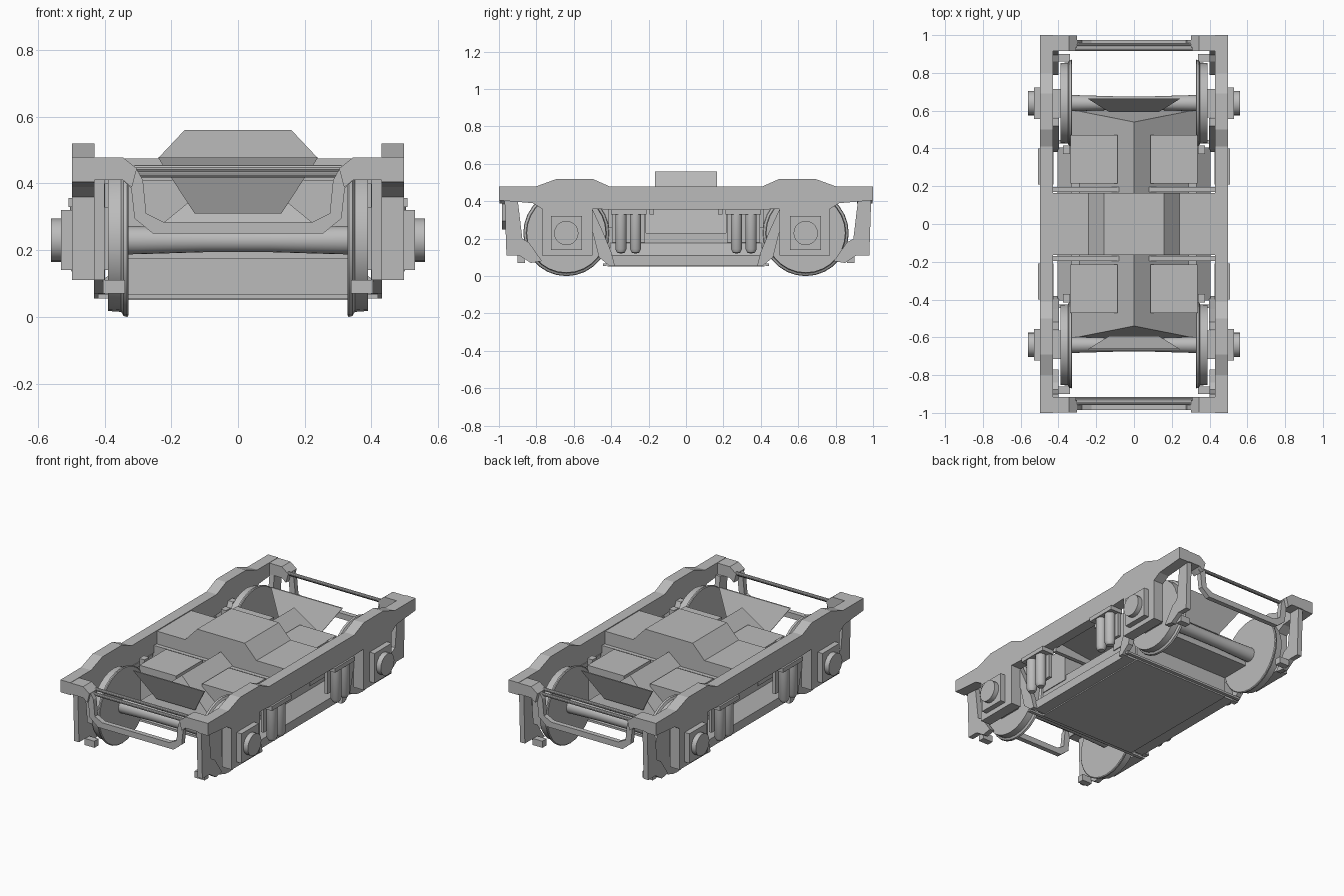
import bpy, bmesh, math
from mathutils import Vector, Matrix

cube = bpy.data.objects.get("Cube")
if cube:
    bpy.data.objects.remove(cube, do_unlink=True)

grey = bpy.data.materials.new("cast_steel_grey")
grey.use_nodes = True
grey.diffuse_color = (0.5, 0.5, 0.5, 1)
grey.node_tree.nodes["Principled BSDF"].inputs["Base Color"].default_value = (0.5, 0.5, 0.5, 1)


def finish(name, bm, smooth=False):
    bmesh.ops.recalc_face_normals(bm, faces=bm.faces)
    mesh = bpy.data.meshes.new(name)
    bm.to_mesh(mesh)
    bm.free()
    mesh.materials.append(grey)
    obj = bpy.data.objects.new(name, mesh)
    bpy.context.collection.objects.link(obj)
    if smooth:
        bpy.ops.object.select_all(action='DESELECT')
        obj.select_set(True)
        bpy.context.view_layer.objects.active = obj
        bpy.ops.object.shade_smooth_by_angle(angle=math.radians(35))
    return obj


def box(name, x, y, z):
    bm = bmesh.new()
    bmesh.ops.create_cube(bm, size=1)
    for v in bm.verts:
        v.co = [r[0] + (c + 0.5) * (r[1] - r[0]) for c, r in zip(v.co, (x, y, z))]
    return finish(name, bm)


def prism(name, points, axis, a, b):
    """Extrude a side (y, z) outline along x, or a front (x, z) outline along y."""
    bm = bmesh.new()
    place = (lambda p: (a, p[0], p[1])) if axis == "x" else (lambda p: (p[0], a, p[1]))
    face = bm.faces.new([bm.verts.new(place(p)) for p in points])
    ext = bmesh.ops.extrude_face_region(bm, geom=[face])
    move = Vector((b - a, 0, 0)) if axis == "x" else Vector((0, b - a, 0))
    bmesh.ops.translate(bm, vec=move, verts=[v for v in ext["geom"] if isinstance(v, bmesh.types.BMVert)])
    return finish(name, bm)


def lathe(name, profile, centre, axis="X", steps=24):
    """Spin a (radius, distance along axis) profile."""
    bm = bmesh.new()
    rings = []
    for i in range(steps):
        t = 2 * math.pi * i / steps
        rings.append([bm.verts.new((r * math.cos(t), r * math.sin(t), d)) for r, d in profile])
    for i, ring in enumerate(rings):
        nxt = rings[(i + 1) % steps]
        for j in range(len(profile) - 1):
            bm.faces.new((ring[j], nxt[j], nxt[j + 1], ring[j + 1]))
    bmesh.ops.remove_doubles(bm, verts=bm.verts, dist=1e-5)
    if axis == "X":
        bmesh.ops.rotate(bm, matrix=Matrix.Rotation(math.pi / 2, 3, 'Y'), verts=bm.verts)
    bmesh.ops.translate(bm, vec=centre, verts=bm.verts)
    return finish(name, bm, True)


def hull(name, points):
    bm = bmesh.new()
    for p in points:
        bm.verts.new(p)
    bmesh.ops.convex_hull(bm, input=bm.verts)
    return finish(name, bm)


def mirrored(half):
    return half + [(-u, w) for u, w in reversed(half)]


WHEEL_Y, AXLE_Z = 0.64, 0.23

# Side outlines, back half only
frame_half = [(0.41, 0.48), (0.5, 0.52), (0.69, 0.52), (0.8, 0.48), (1, 0.48), (1, 0.405),
              (0.82, 0.39), (0.77, 0.36), (0.77, 0.11), (0.5, 0.11), (0.5, 0.36), (0.4, 0.355)]
strut = [(0.38, 0.055), (0.41, 0.055), (0.465, 0.1), (0.495, 0.22), (0.56, 0.4), (0.52, 0.4),
         (0.45, 0.25), (0.4, 0.13)]
leg = [(0.98, 0.41), (0.91, 0.41), (0.885, 0.2), (0.85, 0.18), (0.78, 0.08), (0.84, 0.07),
       (0.9, 0.11), (0.97, 0.11)]
wheel = [(0, 0.328), (0.225, 0.328), (0.23, 0.332), (0.227, 0.343), (0.215, 0.35),
         (0.212, 0.39), (0, 0.39)]

# End beam: upper and lower edges of the drooping bar, from frame to centre
bar_outer = [(0.43, 0.41), (0.345, 0.41), (0.32, 0.385), (0.31, 0.295), (0.255, 0.25), (0, 0.25)]
bar_inner = [(0, 0.285), (0.225, 0.285), (0.275, 0.31), (0.285, 0.41), (0.305, 0.445),
             (0.345, 0.476), (0.43, 0.476)]

for s, side in ((1, "left"), (-1, "right")):
    # Main side frame
    prism(f"{side}_side_frame", mirrored(frame_half), "x", s * 0.43, s * 0.497)
    for e, end in ((1, "back"), (-1, "front")):
        tag = f"{side}_{end}"
        y = e * WHEEL_Y
        prism(f"{tag}_strut", [(e * u, w) for u, w in strut], "x", s * 0.398, s * 0.432)
        prism(f"{tag}_guard_leg", [(e * u + 0.01, w) for u, w in leg], "x", s * 0.4, s * 0.432)
        # Axle box and bearing cap
        box(f"{tag}_axle_box", (s * 0.49, s * 0.53), (y - 0.083, y + 0.083), (0.14, 0.32))
        box(f"{tag}_inner_bearing", (s * 0.39, s * 0.435), (y - 0.075, y + 0.075), (0.14, 0.33))
        lathe(f"{tag}_bearing_cap", [(0, 0), (0.065, 0), (0.065, s * 0.035), (0, s * 0.035)],
              (s * 0.525, y, AXLE_Z), steps=20)
        # Flanged wheel
        lathe(f"{tag}_wheel", [(r, s * d) for r, d in wheel], (0, y, AXLE_Z), steps=28)
        # Brake blocks on both sides of the wheel
        box(f"{tag}_inner_brake", (s * 0.34, s * 0.375), (e * 0.37, e * 0.415), (0.26, 0.42))
        box(f"{tag}_outer_brake", (s * 0.338, s * 0.405), (e * 0.86, e * 0.9), (0.07, 0.11))
        # Spring pocket with two hanging dampers
        box(f"{tag}_spring_seat", (s * 0.425, s * 0.508), (e * 0.21, e * 0.4), (0.33, 0.356))
        box(f"{tag}_spring_pocket", (s * 0.43, s * 0.45), (e * 0.22, e * 0.395), (0.18, 0.34))
        for n, dy in enumerate((0.27, 0.348)):
            lathe(f"{tag}_damper_{n + 1}",
                  [(0, 0.12), (0.02, 0.125), (0.031, 0.145), (0.031, 0.335), (0, 0.335)],
                  (s * 0.472, e * dy, 0), axis="Z", steps=14)
        # Equipment box on the body
        box(f"{tag}_equipment_box", (s * 0.088, s * 0.335), (e * 0.215, e * 0.47), (0.2, 0.41))
        # Corner bracket of the end beam
        prism(f"{tag}_corner_bracket", [(s * 0.43, 0.41), (s * 0.43, 0.478), (s * 0.345, 0.478),
                                        (s * 0.303, 0.445), (s * 0.318, 0.388), (s * 0.345, 0.41)],
              "y", e * 0.915, e * 0.998)

for e, end in ((1, "back"), (-1, "front")):
    # Axle, slightly waisted
    lathe(f"{end}_axle", [(0, -0.4), (0.043, -0.4), (0.042, -0.3), (0.036, -0.1), (0.036, 0.1),
                          (0.042, 0.3), (0.043, 0.4), (0, 0.4)], (0, e * WHEEL_Y, AXLE_Z), steps=20)
    # Drooping end bar
    y0, y1 = (0.945, 0.975) if e > 0 else (-0.985, -0.955)
    outline = bar_outer[:-1] + [(-u, w) for u, w in bar_outer[-2::-1]]
    outline += [(-u, w) for u, w in bar_inner[:0:-1]] + bar_inner[1:]
    prism(f"{end}_drooping_bar", outline, "y", y0, y1)
    # Straight end rods
    for n, (ry, rz) in enumerate(((0.925, 0.445), (0.95, 0.428))):
        lathe(f"{end}_rod_{n + 1}", [(0, -0.31), (0.01, -0.31), (0.01, 0.31), (0, 0.31)],
              (0, e * ry, rz), steps=10)
    # Flared deflector plate above the axle
    hull(f"{end}_deflector", [(s * w, e * (y - t), z) for s in (-1, 1) for t in (0, 0.008)
                              for w, y, z in ((0.24, 0.668, 0.478), (0.13, 0.6, 0.31))])
    # Cross ties
    box(f"{end}_lower_tie", (-0.42, 0.42), (e * 0.425, e * 0.445), (0.055, 0.068))
    box(f"{end}_upper_tie", (-0.44, 0.44), (e * 0.17, e * 0.195), (0.33, 0.4))

# Central body: a lower tank under a steep hipped cover
box("lower_tank", (-0.33, 0.33), (-0.42, 0.42), (0.05, 0.23))
hull("hipped_cover", [(0, 0.54, 0.465), (0, -0.54, 0.465)]
     + [(s * 0.33, e * 0.605, z) for s in (-1, 1) for e in (-1, 1) for z in (0.175, 0.195)])

# Wide lower skirt between the wheels, continuing the cover's slope
prism("sloping_skirt", mirrored([(0.2, 0.29), (0.405, 0.11), (0.405, 0.057)]), "y", -0.405, 0.405)

# Transverse bolster with raised centre
prism("bolster", mirrored([(0.16, 0.56), (0.24, 0.475), (0.45, 0.475), (0.45, 0.39), (0.2, 0.36)]),
      "y", -0.165, 0.165)
